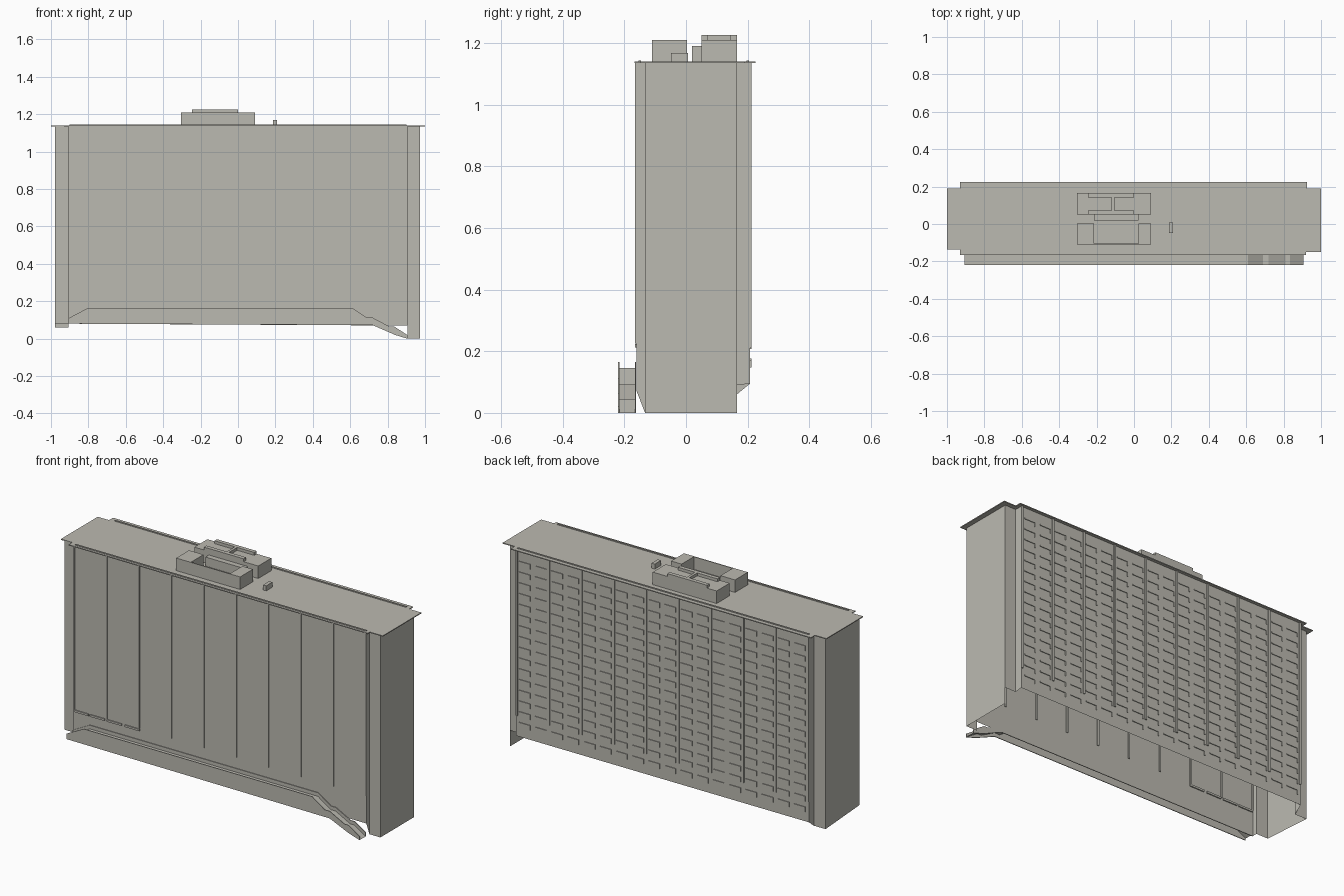
import bpy
import bmesh

if "Cube" in bpy.data.objects:
    bpy.data.objects.remove(bpy.data.objects["Cube"], do_unlink=True)

concrete = bpy.data.materials.new("warm grey concrete")
concrete.use_nodes = True
GREY = (0.50, 0.49, 0.44, 1)
concrete.diffuse_color = GREY
concrete.node_tree.nodes["Principled BSDF"].inputs["Base Color"].default_value = GREY


def finish(name, bm):
    mesh = bpy.data.meshes.new(name)
    bm.to_mesh(mesh)
    bm.free()
    mesh.materials.append(concrete)
    obj = bpy.data.objects.new(name, mesh)
    bpy.context.collection.objects.link(obj)
    return obj


def add_box(bm, xs, ys, zs):
    verts = bmesh.ops.create_cube(bm, size=1)["verts"]
    for v in verts:
        v.co = [(r[0] + r[1]) / 2 + c * (r[1] - r[0]) for r, c in zip((xs, ys, zs), v.co)]


def boxes(name, *items):
    bm = bmesh.new()
    for item in items:
        add_box(bm, *item)
    return finish(name, bm)


def sheet(bm, points):
    return bm.faces.new([bm.verts.new(p) for p in points])


def upright(bm, a, b, z0, z1, top):
    """Vertical wall between two plan points, with a sloping foot."""
    sheet(bm, [(*a, z0), (*b, z1), (*b, top), (*a, top)])


ROOF = 1.135
FRONT, BACK = -0.16, 0.208
END_FRONT, END_BACK = -0.133, 0.165
LEFT, RIGHT, STEP = -0.978, 0.973, 0.905

# Hollow shell of walls, open underneath
bm = bmesh.new()
ring = [(LEFT, END_FRONT, 0.08), (-STEP, END_FRONT, 0.08), (-STEP, FRONT, 0.08),
        (STEP, FRONT, 0.07), (STEP, END_FRONT, 0.0), (RIGHT, END_FRONT, 0.0),
        (RIGHT, END_BACK, 0.0), (RIGHT, END_BACK, 0.09), (STEP, END_BACK, 0.09),
        (STEP, BACK, 0.095), (-STEP, BACK, 0.095), (-STEP, END_BACK, 0.06),
        (LEFT, END_BACK, 0.06)]
for p, q in zip(ring, ring[1:] + ring[:1]):
    if p[:2] != q[:2]:
        upright(bm, p[:2], q[:2], p[2], q[2], ROOF)
finish("walls", bm)

# Notched roof slab
bm = bmesh.new()
outline = [(-1, -0.135), (-0.93, -0.135), (-0.93, -0.167), (0.92, -0.167), (0.92, -0.15),
           (1, -0.15), (1, 0.19), (0.925, 0.19), (0.925, 0.225), (-0.93, 0.225),
           (-0.93, 0.19), (-1, 0.19)]
face = sheet(bm, [(x, y, ROOF) for x, y in outline])
new = bmesh.ops.extrude_face_region(bm, geom=[face])["geom"]
bmesh.ops.translate(bm, vec=(0, 0, 0.005),
                    verts=[g for g in new if isinstance(g, bmesh.types.BMVert)])
bmesh.ops.recalc_face_normals(bm, faces=bm.faces)
finish("roof_slab", bm)

# Low kerbs along both roof edges
boxes("roof_kerbs", *[((-0.9, 0.9), (y - 0.004, y + 0.004), (1.139, 1.144))
                      for y in (-0.15, 0.2)])

# Vertical ribs on both long faces
ribs = [-0.9 + 0.2 * i for i in range(10)]
boxes("front_ribs", *[((x - 0.005, x + 0.005), (FRONT - 0.005, FRONT + 0.005), (0.225, ROOF))
                      for x in ribs + [-0.1 + 0.6]])
boxes("back_ribs", *[((x - 0.006, x + 0.006), (BACK - 0.005, BACK + 0.005), (0.21, ROOF))
                     for x in ribs])

# Horizontal pipe lengths at the foot of the front ribs
boxes("front_pipes", *[((x, x + 0.09), (FRONT - 0.006, FRONT + 0.006), (0.213, 0.224))
                       for x in (-0.9, -0.8, -0.695, -0.585)])

# Repeating ledges with a short return on the rear face
bm = bmesh.new()
for floor in range(16):
    z = 0.17 + 0.06 * floor
    for x in ribs[:-1]:
        for a in (x + 0.015, x + 0.115):
            add_box(bm, (a, a + 0.07), (BACK - 0.004, BACK + 0.004), (z, z + 0.006))
            add_box(bm, (a, a + 0.005), (BACK - 0.004, BACK + 0.004), (z - 0.022, z))
finish("back_ledges", bm)

# Raised gallery: two parapets and a stepped ramp floor
top = [(-0.905, 0.11), (-0.8, 0.165), (0.61, 0.165), (0.69, 0.112), (0.72, 0.112),
       (0.81, 0.065), (0.835, 0.065), (0.905, 0.02)]
foot = [(0.905, 0.0), (0.84, 0.02), (0.72, 0.072), (0.2, 0.075), (-0.905, 0.08)]
bm = bmesh.new()
for y in (-0.22, -0.166):
    bm_face = sheet(bm, [(x, y, z) for x, z in top + foot])
    new = bmesh.ops.extrude_face_region(bm, geom=[bm_face])["geom"]
    bmesh.ops.translate(bm, vec=(0, 0.004, 0),
                        verts=[g for g in new if isinstance(g, bmesh.types.BMVert)])
bmesh.ops.recalc_face_normals(bm, faces=bm.faces)
finish("gallery_parapets", bm)
bm = bmesh.new()
for (x0, z0), (x1, z1) in zip(top, top[1:]):
    sheet(bm, [(x0, -0.218, z0 - 0.02), (x1, -0.218, z1 - 0.02),
               (x1, -0.164, z1 - 0.02), (x0, -0.164, z0 - 0.02)])
finish("gallery_floor", bm)

# Rooftop plant rooms around a small open court
base, high = 1.14, 1.21
boxes("rear_plant_room", ((-0.305, 0.09), (0.05, 0.165), (base, high)))
boxes("front_plant_wings",
      ((-0.305, -0.215), (-0.11, 0.003), (base, high)),
      ((0.025, 0.09), (-0.11, 0.003), (base, high)))
boxes("court_wall", ((-0.215, 0.025), (-0.11, -0.105), (base, high)))
boxes("plant_link", ((-0.215, 0.025), (0.02, 0.05), (base, 1.19)))
boxes("plant_roof_beams",
      ((-0.245, 0), (0.05, 0.072), (high, 1.226)),
      ((-0.245, 0), (0.143, 0.165), (high, 1.226)),
      ((-0.12, -0.105), (0.072, 0.143), (high, 1.226)))
boxes("roof_vent", ((0.188, 0.208), (-0.048, 0.007), (base, 1.168)))
